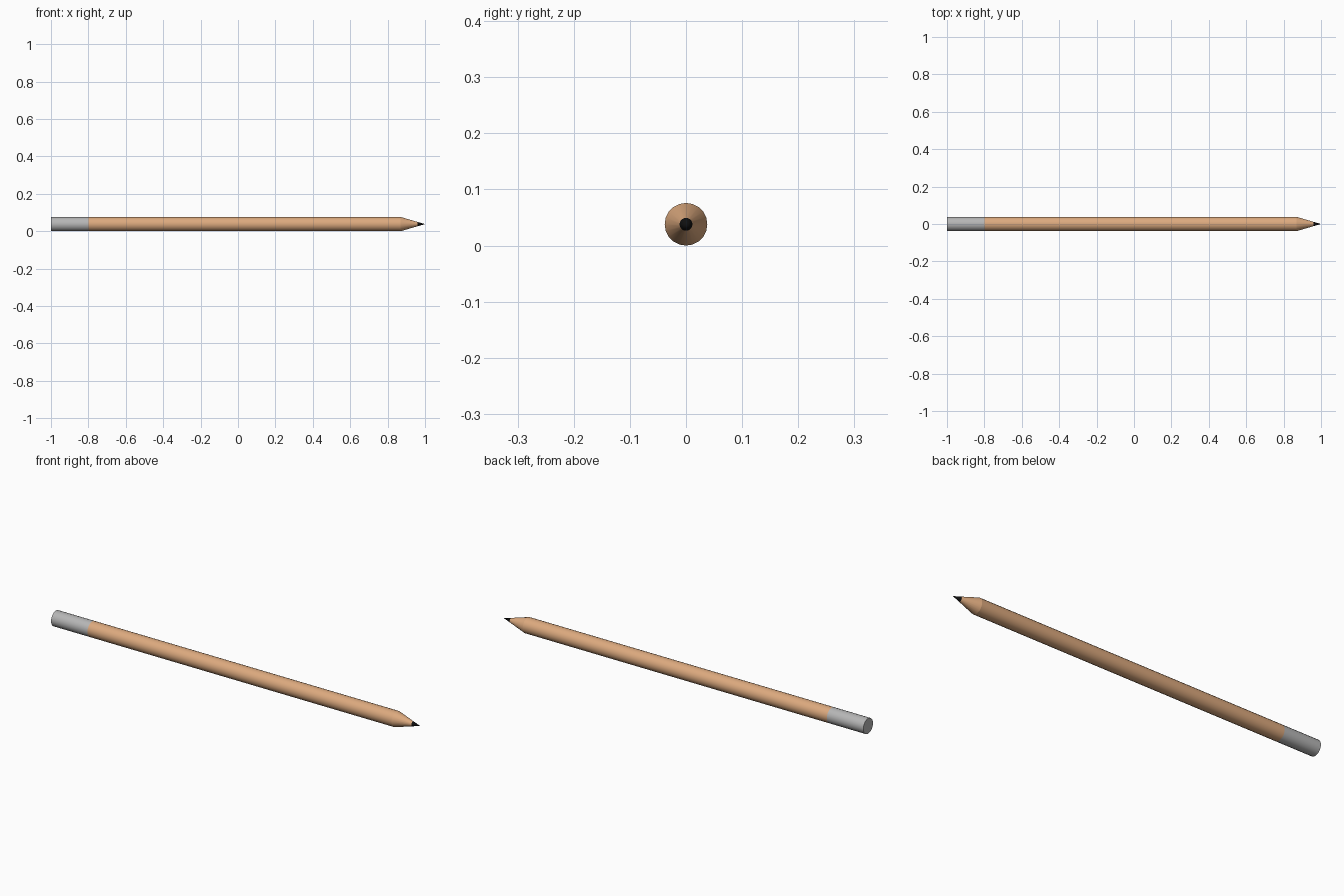
import bpy, math

if "Cube" in bpy.data.objects:
    bpy.data.objects.remove(bpy.data.objects["Cube"])

R = 0.038      # pencil radius
SIDES = 20
TIP_R = 0.0115 # radius where the lead starts


def material(name, rgb):
    m = bpy.data.materials.new(name)
    m.diffuse_color = (*rgb, 1)
    m.use_nodes = True
    m.node_tree.nodes["Principled BSDF"].inputs["Base Color"].default_value = m.diffuse_color
    return m


def turned(name, profile, mat):
    """Solid of revolution around the x axis from (x, radius) points."""
    verts, rings, faces = [], [], []
    for x, r in profile:
        n = SIDES if r > 0 else 1
        ring = []
        for i in range(n):
            a = 2 * math.pi * i / SIDES
            ring.append(len(verts))
            verts.append((x, r * math.cos(a), R + r * math.sin(a)))
        rings.append(ring)
    for a, b in zip(rings, rings[1:]):
        for i in range(SIDES):
            j = (i + 1) % SIDES
            if len(b) == 1:
                faces.append((a[i], a[j], b[0]))
            else:
                faces.append((a[i], a[j], b[j], b[i]))
    faces.append(tuple(reversed(rings[0])))
    if len(rings[-1]) > 1:
        faces.append(tuple(rings[-1]))
    me = bpy.data.meshes.new(name)
    me.from_pydata(verts, [], faces)
    me.materials.append(mat)
    ob = bpy.data.objects.new(name, me)
    bpy.context.collection.objects.link(ob)
    bpy.ops.object.select_all(action='DESELECT')
    ob.select_set(True)
    bpy.context.view_layer.objects.active = ob
    bpy.ops.object.shade_smooth_by_angle(angle=math.radians(30))
    # a low angle keeps the shoulder of the sharpened cone crisp
    for e in me.edges:
        p, q = (me.vertices[v].co for v in e.vertices)
        if abs(p.x - q.x) < 1e-6:
            e.use_edge_sharp = True
    return ob


grey = material("grey_metal", (0.47, 0.47, 0.47))
wood = material("tan_wood", (0.72, 0.40, 0.21))
black = material("black_lead", (0.005, 0.005, 0.005))

# grey end cap, wooden shaft with sharpened cone, lead point
turned("end_cap", [(-1, R), (-0.8, R)], grey)
turned("wooden_shaft", [(-0.8, R), (0.87, R), (0.96, TIP_R)], wood)
turned("lead_point", [(0.96, TIP_R), (1, 0)], black)
